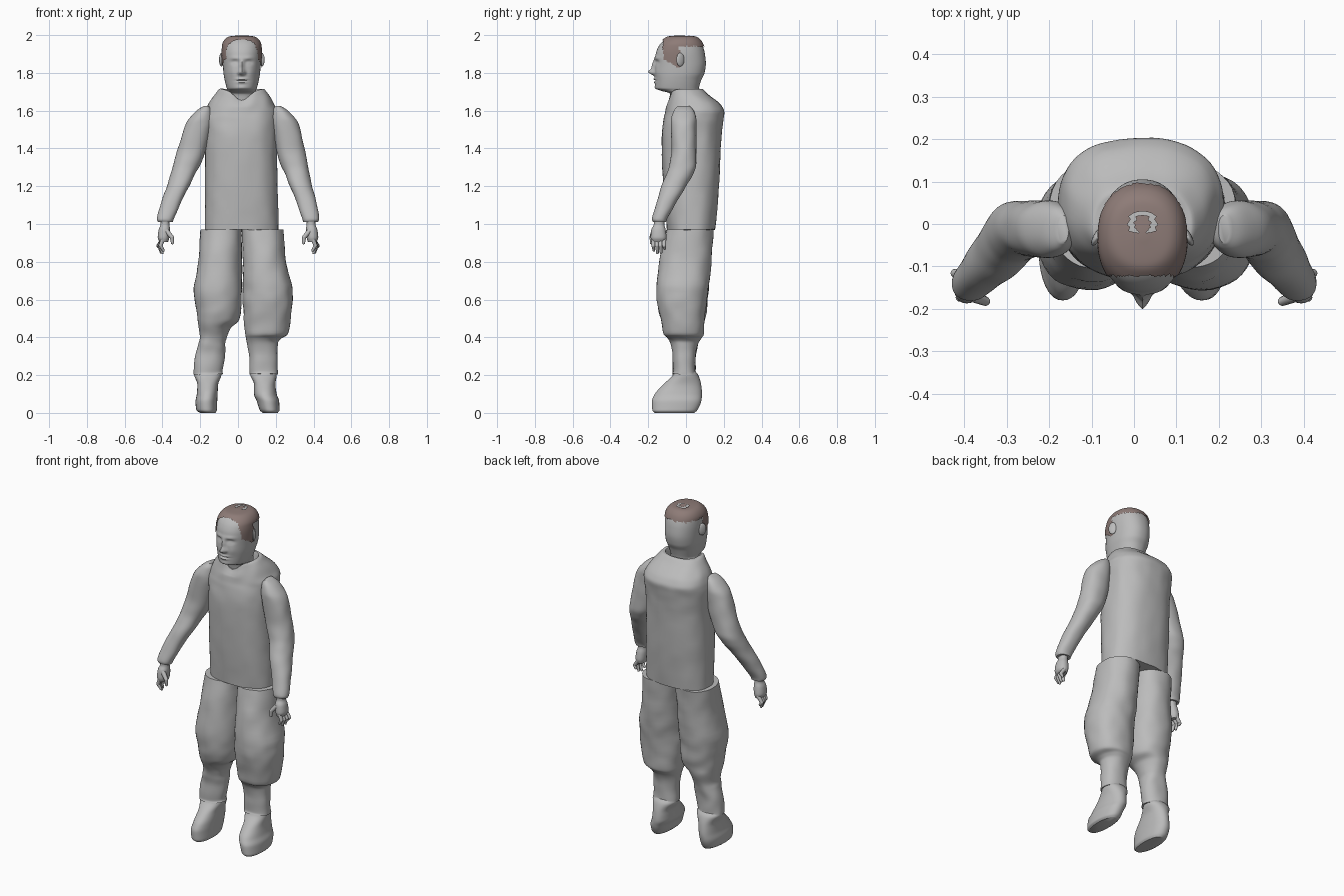
import bpy, bmesh, math
from mathutils import Vector, Matrix, noise

cube = bpy.data.objects.get("Cube")
if cube:
    bpy.data.objects.remove(cube, do_unlink=True)

CENTRE = 0.02   # the body stands slightly to one side


def material(name, colour):
    mat = bpy.data.materials.new(name)
    mat.use_nodes = True
    mat.diffuse_color = (*colour, 1)
    mat.node_tree.nodes["Principled BSDF"].inputs["Base Color"].default_value = (*colour, 1)
    return mat


GREY = material("plain grey", (0.5, 0.5, 0.5))
BROWN = material("hair brown", (0.27, 0.2, 0.185))


def finish(name, bm, mat=GREY):
    """Turn a bmesh into a smooth-shaded object."""
    bmesh.ops.recalc_face_normals(bm, faces=bm.faces[:])
    mesh = bpy.data.meshes.new(name)
    bm.to_mesh(mesh)
    bm.free()
    mesh.materials.append(mat)
    mesh.shade_smooth()
    mesh.set_sharp_from_angle(angle=math.radians(50))
    obj = bpy.data.objects.new(name, mesh)
    bpy.context.collection.objects.link(obj)
    return obj


def slope(a, b):
    return 2 * a * b / (a + b) if a * b > 0 else 0


def refine(rings, steps):
    """Monotone cubic interpolation between cross-sections."""
    secants = [[b - a for a, b in zip(p, q)] for p, q in zip(rings, rings[1:])]
    inner = [[slope(a, b) for a, b in zip(p, q)] for p, q in zip(secants, secants[1:])]
    tangents = [secants[0], *inner, secants[-1]]
    result = []
    for i in range(len(rings) - 1):
        for s in range(steps):
            t = s / steps
            h = t * t * (3 - 2 * t)
            g, k = t * (1 - t) ** 2, t * t * (t - 1)
            result.append([a + (b - a) * h + m * g + n * k for a, b, m, n in
                           zip(rings[i], rings[i + 1], tangents[i], tangents[i + 1])])
    return result + [rings[-1]]


def loft(rings, sides=40, steps=5, power=2.2, grow=0.0):
    """Stack rounded rings given in centimetres: z, x min, x max, y min, y max."""
    bm = bmesh.new()
    loops = []
    for z, x0, x1, y0, y1 in refine([[v / 100 for v in r] for r in rings], steps):
        loop = []
        for i in range(sides):
            a = math.tau * i / sides
            c, s = math.cos(a), math.sin(a)
            x = (x0 + x1) / 2 + ((x1 - x0) / 2 + grow) * math.copysign(abs(c) ** (2 / power), c)
            y = (y0 + y1) / 2 + ((y1 - y0) / 2 + grow) * math.copysign(abs(s) ** (2 / power), s)
            loop.append(bm.verts.new((x, y, z + grow)))
        loops.append(loop)
    for low, high in zip(loops, loops[1:]):
        for i in range(sides):
            j = (i + 1) % sides
            bm.faces.new((low[i], low[j], high[j], high[i]))
    bm.faces.new(loops[0][::-1])
    bm.faces.new(loops[-1])
    return bm


def crumple(bm, amount):
    """Soft cloth unevenness."""
    for v in bm.verts:
        v.co += noise.noise_vector(v.co * 14) * amount


def ball(bm, centre, size, turn=0.0):
    m = Matrix.Translation(centre) @ Matrix.Rotation(turn, 4, "Z") @ Matrix.Diagonal((*size, 1))
    bmesh.ops.create_uvsphere(bm, u_segments=16, v_segments=10, radius=1, matrix=m)


def finger(bm, start, end, r0, r1):
    """Tapered finger with a round tip."""
    a, b = Vector(start), Vector(end)
    m = Matrix.Translation((a + b) / 2) @ (b - a).to_track_quat("Z", "Y").to_matrix().to_4x4()
    bmesh.ops.create_cone(bm, cap_ends=True, segments=12, radius1=r0, radius2=r1,
                          depth=(b - a).length, matrix=m)
    ball(bm, b, (r1, r1, r1))


# Tunic with a hollow collar that dips at the throat
torso = loft([(97, -17.5, 21.5, -10, 15.5), (120, -17.5, 21, -12, 17.5),
              (145, -17.5, 20.5, -13, 18.7), (155, -18, 21, -12, 19.8),
              (159, -17.5, 21, -11, 20.3), (163, -16, 19.5, -10.3, 18.5),
              (168, -12.5, 16.5, -9.3, 12.5), (171.5, -9.5, 13.5, -8.5, 8.5),
              (171.5, -8, 12, -8, 7.5), (164, -7, 11, -7, 6)], sides=64, power=2.4)
crumple(torso, 0.004)
for v in torso.verts:
    lift = min(max((v.co.z - 1.62) / 0.09, 0), 1)
    if v.co.y < -0.02:
        v.co.z -= 0.06 * lift * math.exp(-((v.co.x - CENTRE) / 0.055) ** 2)
finish("tunic", torso)

# Trouser legs, each with its own folds
legs = {
    "left_trouser_leg": [(20.5, 6, 21, -7.5, 5.5), (22, 6, 21, -7, 5), (30, 6, 21, -7, 5),
                         (37, 5, 21, -8.5, 6.5), (39.5, 4.5, 22.5, -10, 8), (41.5, 4, 26, -12, 9.3),
                         (50, 3, 28, -13.5, 10), (60, 2.5, 29, -15.5, 11), (66, 2.5, 28.8, -15.5, 12),
                         (80, 2.5, 25.5, -14, 13.5), (97, 2, 24, -10.5, 14.5)],
    "right_trouser_leg": [(20.5, -23.5, -8, -7.5, 5.5), (22, -23.5, -8.5, -7, 5),
                          (30, -22.8, -7, -7, 5.5), (36, -21, -7, -8, 6.5), (40, -20.2, -6, -9, 7.5),
                          (45, -20.8, -4, -11, 9), (49, -21.5, 0.5, -13, 10), (55, -22, 1.5, -14.5, 11),
                          (65, -23.5, 2, -15.5, 12), (80, -21, 2, -14, 13.5), (97, -20, 2, -10.5, 14.5)],
}
for name, rings in legs.items():
    leg = loft(rings)
    crumple(leg, 0.005)
    finish(name, leg)

# Soft boots
boots = {
    "left_boot": [(0, 13, 21, -16.5, 4.5), (1.5, 11.5, 22, -17.8, 6), (6, 10, 21.8, -18, 8),
                  (10, 8.5, 20.5, -16.5, 8.5), (15, 8.5, 19.8, -12, 8), (20, 6.5, 20.5, -7, 6.5),
                  (22, 7, 20, -6, 5)],
    "right_boot": [(0, -20, -12, -16.5, 4.5), (1.5, -22, -11.2, -17.8, 6), (6, -22.5, -11, -18, 8),
                   (10, -21.8, -10.8, -16.5, 8.5), (15, -21.5, -10.5, -12, 8), (20, -23.2, -8.8, -7, 6.5),
                   (22, -22.5, -9, -6, 5)],
}
for name, rings in boots.items():
    finish(name, loft(rings))


# Sleeves and hands, built for the left and mirrored
def to_side(bm, side):
    if side < 0:
        for v in bm.verts:
            v.co.x = -v.co.x + 0.045 * min(max((v.co.z - 1.02) / 0.5, 0), 1)


sleeve_rings = [(101, 34.5, 42.5, -17.5, -10.5), (102.5, 34, 43, -18, -10),
                (110, 31.5, 41.8, -16, -6), (120, 27.5, 39.3, -13, 0), (126, 25, 38, -10.5, 3.5),
                (132, 22.5, 36.8, -8.5, 5.5), (140, 20, 35.2, -7.5, 5.5), (150, 18.5, 33, -8, 5.5),
                (155, 18, 31, -8, 5.5), (160, 18.5, 26, -6.5, 4), (162.5, 20, 22.5, -4.5, 2)]
for side, label in ((1, "left"), (-1, "right")):
    sleeve = loft(sleeve_rings)
    crumple(sleeve, 0.003)
    to_side(sleeve, side)
    finish(label + "_sleeve", sleeve)

    hand = loft([(90.5, 37, 41.5, -18, -11), (93, 36.3, 42.5, -18.7, -10.3),
                 (97, 36, 42, -18.3, -10.8), (100, 36.3, 41, -17, -11.5), (103, 36, 41, -17, -11)], sides=24)
    for i, tip in enumerate((0.86, 0.847, 0.85, 0.87)):
        y = -0.173 + 0.019 * i
        knuckle = (0.41 + 0.004 * i, y, 0.885)
        finger(hand, (0.395, y, 0.925), knuckle, 0.012, 0.010)
        finger(hand, knuckle, (0.395 + 0.006 * i, y + 0.003, tip), 0.010, 0.007)
    finger(hand, (0.38, -0.17, 0.965), (0.35, -0.182, 0.93), 0.014, 0.011)
    finger(hand, (0.35, -0.182, 0.93), (0.347, -0.183, 0.9), 0.011, 0.008)
    to_side(hand, side)
    finish(label + "_hand", hand)

# Head with a sculpted face
head_rings = [(160, -5, 9, -7, 6), (169, -5.5, 9.5, -8.5, 6), (170.5, -5.5, 9.5, -13, 6.5),
              (172, -6, 10, -16, 6.8), (176, -7, 11, -16.3, 8), (180, -7.7, 11.7, -16.5, 9.8),
              (185, -8, 12, -16.5, 10.5), (190, -8.2, 12.2, -16, 10), (194, -8, 12, -14.5, 9),
              (197, -6.7, 10.7, -12, 7.3), (198.8, -4, 8, -9, 4.5), (199.4, 1.5, 2.5, -3, -2)]
# Each feature: side offset, height, width, tallness, depth
features = {
    "nose tip": (0, 1.805, 0.014, 0.016, 0.032), "nose bridge": (0, 1.84, 0.011, 0.028, 0.016),
    "nostril": (0.014, 1.8, 0.008, 0.008, 0.01), "brow": (0.035, 1.878, 0.028, 0.01, 0.005),
    "socket": (0.036, 1.856, 0.02, 0.012, -0.013), "eyeball": (0.036, 1.853, 0.012, 0.007, 0.007),
    "upper lip": (0, 1.767, 0.025, 0.006, 0.009), "lower lip": (0, 1.75, 0.022, 0.006, 0.009),
    "mouth": (0, 1.759, 0.028, 0.003, -0.007), "chin": (0, 1.722, 0.025, 0.014, 0.005),
    "cheek": (0.05, 1.805, 0.02, 0.025, 0.004),
}
head = loft(head_rings, sides=96, steps=8)
for v in head.verts:
    if v.co.y < -0.05:
        push = 0
        for dx, z, wide, tall, depth in features.values():
            for side in ((1, -1) if dx else (1,)):
                u = (v.co.x - CENTRE - side * dx) / wide
                push += depth * math.exp(-u * u - ((v.co.z - z) / tall) ** 2)
        v.co.y -= push
finish("head", head)

# Ears
for side, label in ((1, "left"), (-1, "right")):
    ear = bmesh.new()
    ball(ear, (CENTRE + side * 0.107, -0.03, 1.87), (0.009, 0.024, 0.036), side * 0.5)
    finish(label + "_ear", ear)

# Hair: a thin cap with a ragged edge, sideburns and a bare patch on the crown
hair = loft(head_rings, sides=96, steps=8, grow=0.005)


def has_hair(face):
    x, y, z = face.calc_center_median()
    ragged = 0.012 * noise.noise(Vector((x * 90, y * 90, 0)))
    edge = 1.835 - (y + 0.05) * 0.5 if y < -0.035 else 1.94
    r = math.hypot(x - CENTRE, y)
    bare = 0.02 < r < 0.033 and y > -0.02
    return z > edge + ragged and y > -0.122 + ragged / 2 and not bare


bmesh.ops.delete(hair, geom=[f for f in hair.faces if not has_hair(f)], context="FACES")
finish("hair", hair, BROWN)
